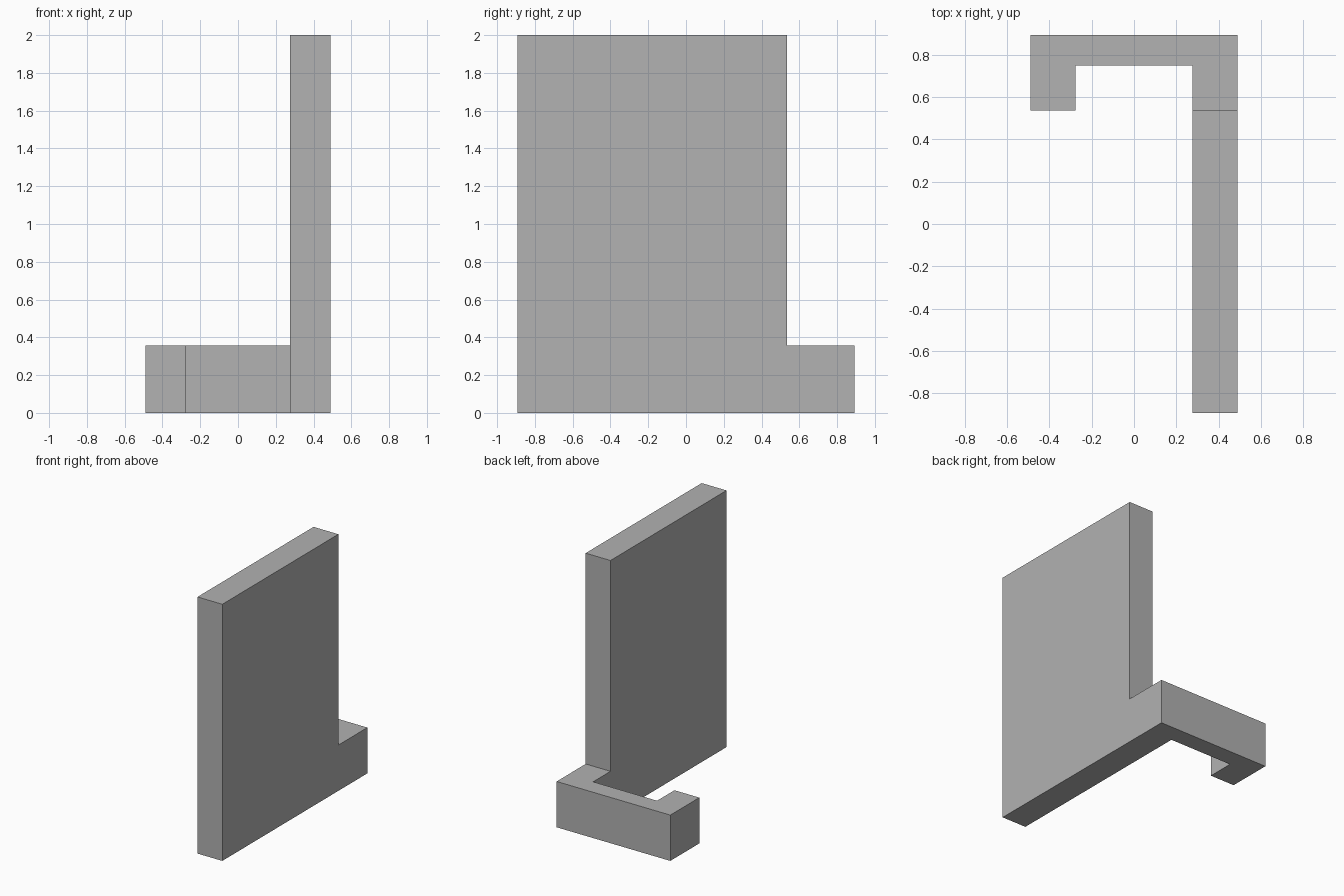
import bpy
import bmesh
from math import radians

cube = bpy.data.objects.get("Cube")
if cube:
    bpy.data.objects.remove(cube, do_unlink=True)

# Main dimensions
HALF_X, HALF_Y = 0.49, 0.893
WALL = 0.214            # thickness of the wall and the hook tip
BACK = 0.143            # thickness of the back bar
STEP = HALF_Y - 0.357   # rear end of the tall wall
LOW, HIGH = 0.357, 2.0
INNER = HALF_X - WALL

grey = bpy.data.materials.new("plain_grey")
grey.use_nodes = True
colour = (0.445, 0.445, 0.445, 1)
grey.diffuse_color = colour
grey.node_tree.nodes["Principled BSDF"].inputs["Base Color"].default_value = colour

bm = bmesh.new()


def corner(x, y):
    return bm.verts.new((x, y, 0))


def raise_faces(faces, height):
    """Extrude faces upward and return the new top faces."""
    made = bmesh.ops.extrude_face_region(bm, geom=faces, use_keep_orig=False)["geom"]
    verts = [g for g in made if isinstance(g, bmesh.types.BMVert)]
    bmesh.ops.translate(bm, verts=verts, vec=(0, 0, height))
    return [g for g in made if isinstance(g, bmesh.types.BMFace)]


# Footprint: wall strip and hook share one edge at the step
inner_step, outer_step = corner(INNER, STEP), corner(HALF_X, STEP)
wall = bm.faces.new([corner(INNER, -HALF_Y), corner(HALF_X, -HALF_Y),
                     outer_step, inner_step])
hook = bm.faces.new([inner_step, outer_step,
                     corner(HALF_X, HALF_Y), corner(-HALF_X, HALF_Y),
                     corner(-HALF_X, STEP), corner(-INNER, STEP),
                     corner(-INNER, HALF_Y - BACK), corner(INNER, HALF_Y - BACK)])
floor = bmesh.ops.duplicate(bm, geom=[wall, hook])["geom"]

# Raise the low base, then the tall wall above its strip
tops = raise_faces([wall, hook], LOW)
wall_top = min(tops, key=lambda f: f.calc_center_median().y)
raise_faces([wall_top], HIGH - LOW)

# Close the underside and merge coplanar faces
bmesh.ops.remove_doubles(bm, verts=bm.verts[:], dist=0.0001)
bmesh.ops.dissolve_limit(bm, angle_limit=radians(1), verts=bm.verts[:], edges=bm.edges[:])
bmesh.ops.recalc_face_normals(bm, faces=bm.faces[:])

mesh = bpy.data.meshes.new("wall_with_hooked_base")
bm.to_mesh(mesh)
bm.free()
mesh.materials.append(grey)
bpy.context.collection.objects.link(bpy.data.objects.new("wall_with_hooked_base", mesh))
